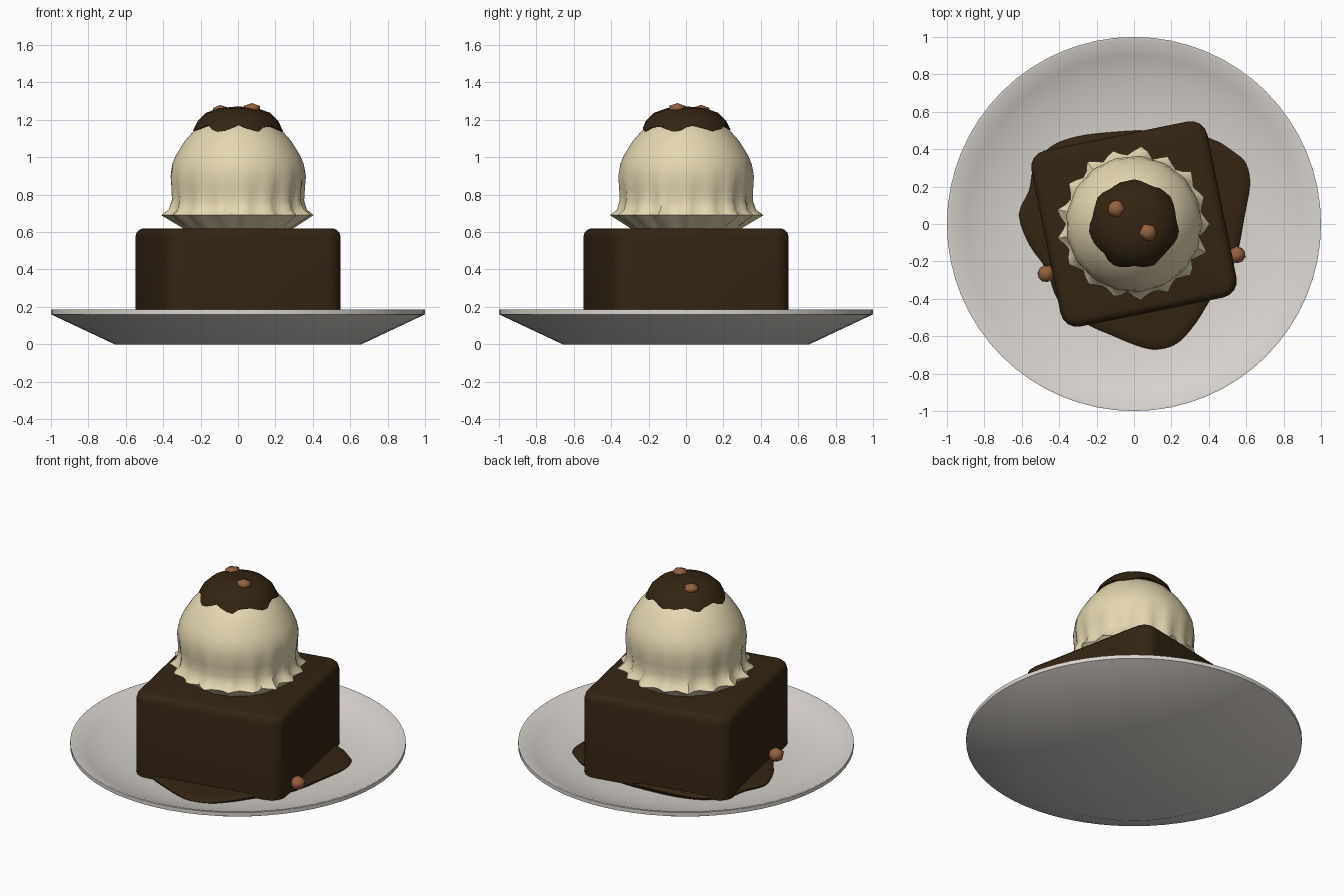
import bpy, bmesh, math, random
from mathutils import Matrix

if "Cube" in bpy.data.objects:
    bpy.data.objects.remove(bpy.data.objects["Cube"])

random.seed(4)
TAU = 2 * math.pi


def material(name, rgb):
    m = bpy.data.materials.new(name)
    m.diffuse_color = (*rgb, 1)
    m.use_nodes = True
    m.node_tree.nodes["Principled BSDF"].inputs["Base Color"].default_value = m.diffuse_color
    return m


CERAMIC = material("ceramic", (0.70, 0.66, 0.62))
CHOCOLATE = material("chocolate", (0.034, 0.018, 0.006))
CREAM = material("vanilla cream", (0.78, 0.68, 0.44))
NUT = material("nut brown", (0.30, 0.12, 0.05))


def finish(bm, name, mat, angle=35):
    bmesh.ops.recalc_face_normals(bm, faces=bm.faces)
    me = bpy.data.meshes.new(name)
    bm.to_mesh(me)
    bm.free()
    ob = bpy.data.objects.new(name, me)
    bpy.context.collection.objects.link(ob)
    me.materials.append(mat)
    bpy.ops.object.select_all(action='DESELECT')
    ob.select_set(True)
    bpy.context.view_layer.objects.active = ob
    bpy.ops.object.shade_smooth_by_angle(angle=math.radians(angle))
    return ob


def rings(name, mat, count, n, point, angle=35):
    """Stack closed rings, point(ring, angle index) -> xyz, capped at both ends."""
    bm = bmesh.new()
    loops = [[bm.verts.new(point(k, i)) for i in range(n)] for k in range(count)]
    for a, b in zip(loops, loops[1:]):
        for i in range(n):
            j = (i + 1) % n
            bm.faces.new((a[i], a[j], b[j], b[i]))
    bm.faces.new(loops[0][::-1])
    bm.faces.new(loops[-1])
    return finish(bm, name, mat, angle)


def polar(r, t, z):
    return (r * math.cos(t), r * math.sin(t), z)


# Plate: shallow dish with a thin rim
plate = [(0.66, 0), (1.0, 0.16), (1.0, 0.185), (0.985, 0.185), (0.9, 0.145),
         (0.8, 0.113), (0.67, 0.083), (0.5, 0.066), (0.02, 0.062)]
rings("plate", CERAMIC, len(plate), 64,
      lambda k, i: polar(plate[k][0], TAU * i / 64, plate[k][1]))

# Sauce puddle: outline smoothed through a few points
outline = [(.62, .21), (.60, .32), (.54, .38), (.40, .46), (.13, .50), (-.13, .49),
           (-.315, .465), (-.45, .41), (-.535, .30), (-.56, .18), (-.615, .05),
           (-.56, -.11), (-.47, -.24), (-.40, -.42), (-.26, -.53), (-.13, -.59),
           (.03, -.655), (.13, -.67), (.235, -.635), (.33, -.53), (.41, -.40),
           (.53, -.22), (.565, -.10), (.59, .04)]
smooth = []
m = len(outline)
for i in range(m):
    p = [outline[(i + d) % m] for d in (-1, 0, 1, 2)]
    for t in (0, 1 / 3, 2 / 3):
        smooth.append([0.5 * (2 * b + (c - a) * t + (2 * a - 5 * b + 4 * c - d) * t * t
                              + (3 * b - a - 3 * c + d) * t ** 3)
                       for a, b, c, d in zip(*p)])
layers = [(0.98, 0.065), (1.0, 0.088), (0.98, 0.099), (0.92, 0.104)]
rings("sauce_puddle", CHOCOLATE, len(layers), len(smooth),
      lambda k, i: (smooth[i][0] * layers[k][0], smooth[i][1] * layers[k][0], layers[k][1]), 60)

# Brownie: rounded block, turned slightly
bm = bmesh.new()
bmesh.ops.create_cube(bm, size=1)
bmesh.ops.scale(bm, vec=(0.96, 0.96, 0.54), verts=bm.verts)
upright = [e for e in bm.edges if abs(e.verts[0].co.z - e.verts[1].co.z) > 0.1]
bmesh.ops.bevel(bm, geom=upright, offset=0.09, segments=4, profile=0.5, affect='EDGES')
top = [e for e in bm.edges if all(v.co.z > 0.26 for v in e.verts)]
bmesh.ops.bevel(bm, geom=top, offset=0.045, segments=3, profile=0.5, affect='EDGES')
bmesh.ops.transform(bm, matrix=Matrix.Translation((0, 0, 0.35)) @
                    Matrix.Rotation(math.radians(11.5), 4, 'Z'), verts=bm.verts)
finish(bm, "brownie", CHOCOLATE, 50)

# Ice cream scoop: dome with a ragged skirt (radius, height, tooth depth)
scoop = [(0.27, 0.60, 0), (0.30, 0.625, 0.005), (0.387, 0.69, 0.022), (0.357, 0.72, 0.014),
         (0.347, 0.77, 0.009), (0.353, 0.83, 0.006), (0.361, 0.90, 0.003), (0.352, 0.96, 0),
         (0.332, 1.01, 0), (0.282, 1.09, 0), (0.228, 1.15, 0), (0.16, 1.20, 0), (0.05, 1.23, 0)]
N = 68
ragged = [math.cos(TAU * i / 4) + random.uniform(-0.45, 0.45) for i in range(N)]


def scoop_point(k, i):
    r, z, amp = scoop[k]
    return polar(r + amp * ragged[i], TAU * i / N, z)


rings("ice_cream_scoop", CREAM, len(scoop), N, scoop_point, 50)

# Sauce cap with a dripping edge
cap = [(0.20, 1.155), (0.234, 1.155), (0.215, 1.195), (0.17, 1.238), (0.10, 1.263), (0.02, 1.27)]
C = 40
drip = [0.012 * math.sin(TAU * i * 7 / C) + random.uniform(-0.008, 0.008) for i in range(C)]


def cap_point(k, i):
    r, z = cap[k]
    w = drip[i] if k < 2 else 0
    return polar(r - 0.6 * w, TAU * i / C, z + w)


rings("sauce_cap", CHOCOLATE, len(cap), C, cap_point, 60)

# Nuts: two on the cap, two beside the brownie
for i, (x, y, z) in enumerate([(-0.095, 0.08, 1.252), (0.075, -0.045, 1.262),
                               (0.55, -0.165, 0.125), (-0.47, -0.265, 0.125)]):
    bm = bmesh.new()
    bmesh.ops.create_icosphere(bm, subdivisions=1, radius=0.05)
    bmesh.ops.scale(bm, vec=(1, 1.05, 0.55 if i < 2 else 0.95), verts=bm.verts)
    bmesh.ops.transform(bm, matrix=Matrix.Translation((x, y, z)) @
                        Matrix.Rotation(i * 0.8, 4, 'Z'), verts=bm.verts)
    finish(bm, f"nut_{i + 1}", NUT, 60)
